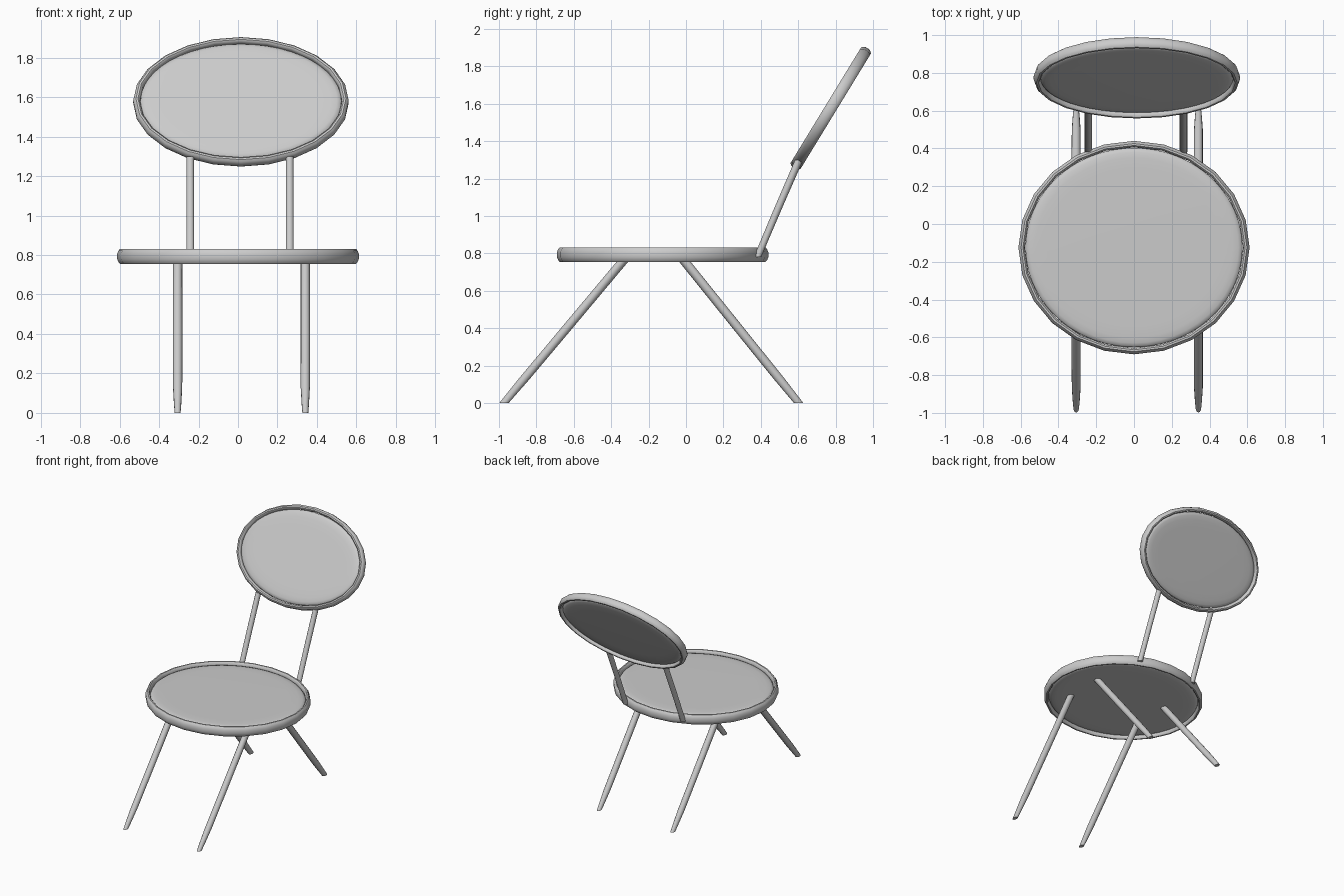
import bpy, bmesh, math
from mathutils import Matrix, Vector

if "Cube" in bpy.data.objects:
    bpy.data.objects.remove(bpy.data.objects["Cube"])


def finish(name, bm, matrix=Matrix()):
    bmesh.ops.recalc_face_normals(bm, faces=bm.faces)
    me = bpy.data.meshes.new(name)
    bm.to_mesh(me)
    bm.free()
    ob = bpy.data.objects.new(name, me)
    bpy.context.collection.objects.link(ob)
    ob.matrix_world = matrix
    bpy.ops.object.select_all(action='DESELECT')
    ob.select_set(True)
    bpy.context.view_layer.objects.active = ob
    bpy.ops.object.shade_smooth_by_angle(angle=math.radians(40))
    return ob


def loft(name, rings, sides, closed=False, matrix=Matrix()):
    """rings: (centre, x radius, y radius), joined in order."""
    bm = bmesh.new()
    loops = []
    for c, rx, ry in rings:
        loops.append([bm.verts.new(Vector(c) + Vector((
            rx * math.cos(math.tau * i / sides),
            ry * math.sin(math.tau * i / sides), 0))) for i in range(sides)])
    pairs = list(zip(loops, loops[1:]))
    if closed:
        pairs.append((loops[-1], loops[0]))
    else:
        bm.faces.new(loops[0])
        bm.faces.new(loops[-1])
    for a, b in pairs:
        for i in range(sides):
            j = (i + 1) % sides
            bm.faces.new((a[i], a[j], b[j], b[i]))
    return finish(name, bm, matrix)


def framed_disc(name, rx, ry, h, matrix):
    # rounded rim, profile given as (inset from outer edge, height)
    profile = [(0.006, -0.75 * h), (0, -0.35 * h), (0, 0.35 * h), (0.006, 0.75 * h),
               (0.014, h), (0.024, h), (0.031, 0.8 * h), (0.034, 0.4 * h),
               (0.034, -0.4 * h), (0.031, -0.8 * h), (0.024, -h), (0.014, -h)]
    loft(name + "_rim", [((0, 0, z), rx - d, ry - d) for d, z in profile], 24, True, matrix)
    # softly domed panel held inside the rim
    half = [(0.15, 0.68 * h), (0.09, 0.66 * h), (0.06, 0.58 * h), (0.043, 0.42 * h), (0.037, 0.2 * h)]
    outline = half + [(d, -z) for d, z in reversed(half)]
    loft(name + "_panel", [((0, 0, z), rx - d, ry - d) for d, z in outline], 48, False, matrix)


# seat
framed_disc("seat", 0.612, 0.565, 0.038, Matrix.Translation((0, -0.125, 0.793)))

# reclined oval backrest
framed_disc("backrest", 0.546, 0.376, 0.031,
            Matrix.Translation((0.015, 0.774, 1.576)) @ Matrix.Rotation(math.radians(58.6), 4, 'X'))


def leg(name, x, y_top, y_foot):
    z_top = 0.785
    rings = []
    for z, rx, ry in [(0, 0.015, 0.025), (0.05, 0.019, 0.027), (0.13, 0.0235, 0.03),
                      (0.4, 0.024, 0.031), (z_top, 0.024, 0.031)]:
        rings.append(((x, y_foot + (y_top - y_foot) * z / z_top, z), rx, ry))
    loft(name, rings, 12)


# splayed legs and backrest posts
for side, lx, px in (("left", -0.306, -0.242), ("right", 0.341, 0.262)):
    leg("front_leg_" + side, lx, -0.315, -0.973)
    leg("back_leg_" + side, lx, -0.03, 0.602)
    loft("back_post_" + side, [((px, 0.382, 0.78), 0.02, 0.02),
                               ((px, 0.492, 1.04), 0.02, 0.021),
                               ((px, 0.605, 1.30), 0.02, 0.022)], 12)
